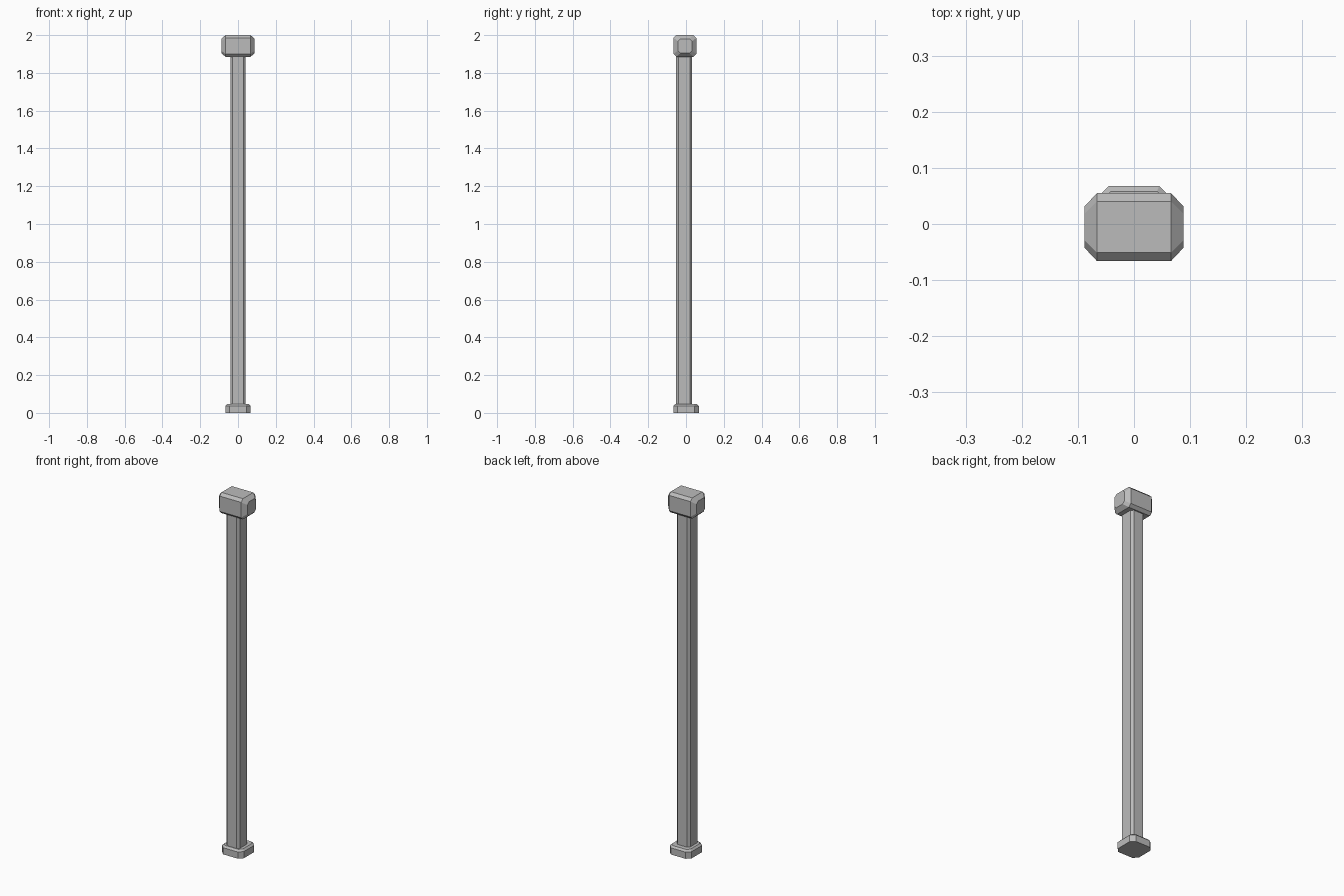
import bpy
import bmesh
from mathutils import Vector

cube = bpy.data.objects.get("Cube")
if cube:
    bpy.data.objects.remove(cube, do_unlink=True)

grey = bpy.data.materials.new("Plain grey")
grey.use_nodes = True
colour = (0.5, 0.5, 0.5, 1)
grey.diffuse_color = colour
grey.node_tree.nodes["Principled BSDF"].inputs["Base Color"].default_value = colour


def octagon(a, b, cut):
    """Rectangle of half sizes a, b with its corners cut off."""
    return [(a, cut - b), (a, b - cut), (a - cut, b), (cut - a, b),
            (-a, b - cut), (-a, cut - b), (cut - a, -b), (a - cut, -b)]


def loft(name, rings, centre, along_x=False):
    """Join octagon rings (position, half a, half b, cut) along z or x."""
    bm = bmesh.new()
    loops = []
    for pos, a, b, cut in rings:
        points = [(pos, u, v) if along_x else (u, v, pos)
                  for u, v in octagon(a, b, cut)]
        loops.append([bm.verts.new(Vector(p) + Vector(centre)) for p in points])
    for low, high in zip(loops, loops[1:]):
        for i in range(8):
            j = (i + 1) % 8
            bm.faces.new((low[i], low[j], high[j], high[i]))
    bm.faces.new(loops[0][::-1])
    bm.faces.new(loops[-1])
    bmesh.ops.recalc_face_normals(bm, faces=bm.faces)
    mesh = bpy.data.meshes.new(name)
    bm.to_mesh(mesh)
    bm.free()
    mesh.materials.append(grey)
    obj = bpy.data.objects.new(name, mesh)
    bpy.context.collection.objects.link(obj)
    return obj


# Foot plate with a bevelled top edge
loft("foot_plate", [(0, 0.067, 0.067, 0.022), (0.037, 0.067, 0.067, 0.022),
                    (0.047, 0.057, 0.057, 0.016)], (0, 0.001, 0))

# Tall post with narrow cut corners
loft("post", [(0.03, 0.041, 0.043, 0.012), (1.91, 0.041, 0.043, 0.012)],
     (0, -0.01, 0))

# Head block, tapered towards both ends
loft("head_block", [(-0.088, 0.037, 0.038, 0.013), (-0.066, 0.0605, 0.0575, 0.015),
                    (0.066, 0.0605, 0.0575, 0.015), (0.088, 0.037, 0.038, 0.013)],
     (0, -0.0055, 1.9425), along_x=True)
